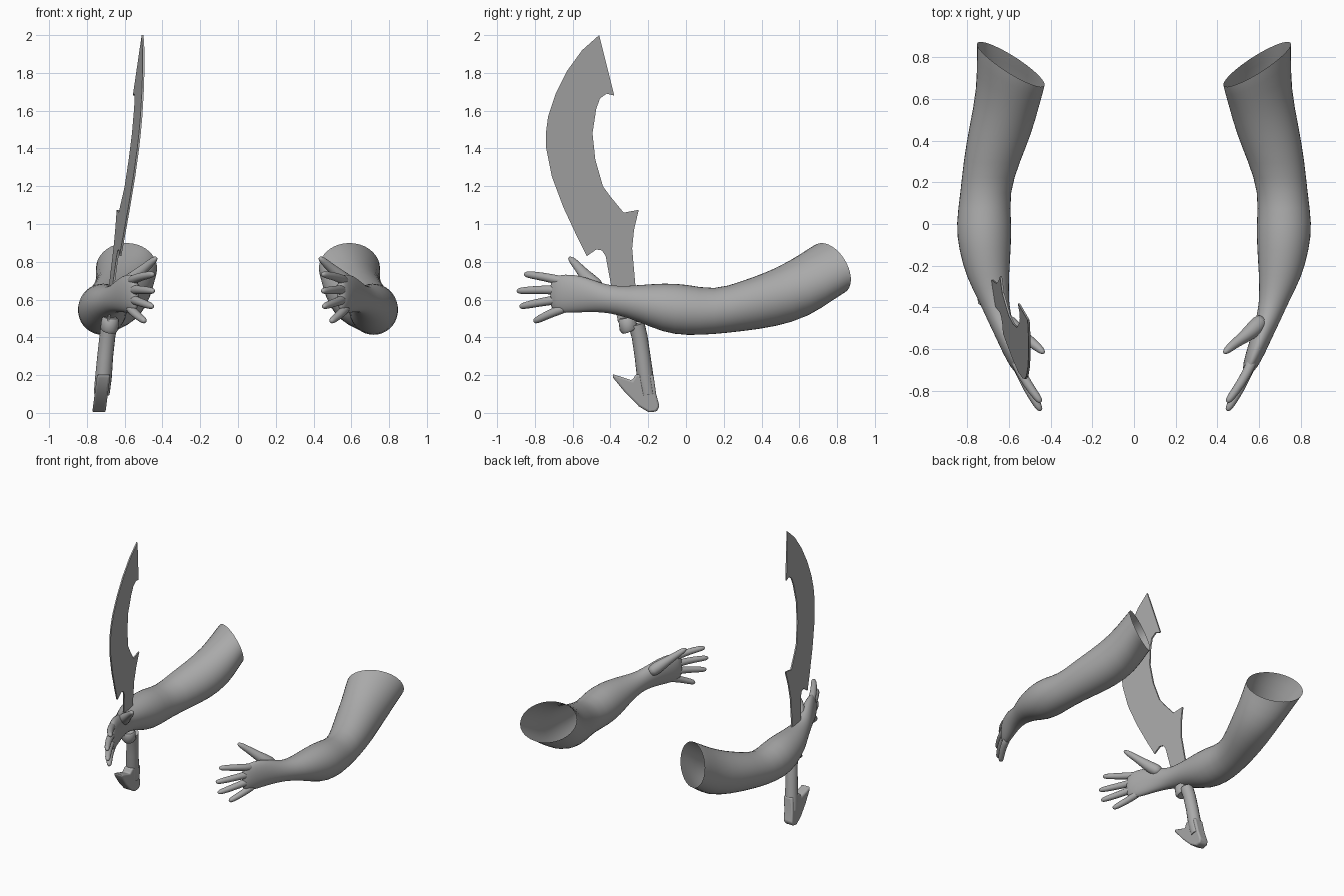
import bpy, bmesh, math
from mathutils import Vector

if "Cube" in bpy.data.objects:
    bpy.data.objects.remove(bpy.data.objects["Cube"])

grey = bpy.data.materials.new("plain grey")
grey.diffuse_color = (0.4, 0.4, 0.4, 1)
grey.use_nodes = True
grey.node_tree.nodes["Principled BSDF"].inputs["Base Color"].default_value = grey.diffuse_color


def finish(name, bm, mirror=False, subdiv=0, angle=180, bevel=0):
    bmesh.ops.recalc_face_normals(bm, faces=bm.faces[:])
    me = bpy.data.meshes.new(name)
    bm.to_mesh(me)
    bm.free()
    ob = bpy.data.objects.new(name, me)
    bpy.context.collection.objects.link(ob)
    me.materials.append(grey)
    if bevel:
        m = ob.modifiers.new("bevel", 'BEVEL')
        m.width, m.segments, m.limit_method = bevel, 3, 'ANGLE'
    if mirror:
        m = ob.modifiers.new("mirror", 'MIRROR')
        m.use_mirror_merge = False
    if subdiv:
        m = ob.modifiers.new("subdivision", 'SUBSURF')
        m.levels = m.render_levels = subdiv
    bpy.ops.object.select_all(action='DESELECT')
    bpy.context.view_layer.objects.active = ob
    ob.select_set(True)
    bpy.ops.object.shade_smooth_by_angle(angle=math.radians(angle))
    return ob


def loft(bm, loops, cap_start=True, cap_end=True):
    rings = [[bm.verts.new(p) for p in lp] for lp in loops]
    n = len(rings[0])
    for r, s in zip(rings, rings[1:]):
        for i in range(n):
            j = (i + 1) % n
            bm.faces.new((r[i], r[j], s[j], s[i]))
    if cap_start:
        bm.faces.new(rings[0])
    if cap_end:
        bm.faces.new(rings[-1])


def tube(bm, path, n=10):
    """Round tube through (x, y, z, radius) points."""
    pts = [Vector(p[:3]) for p in path]
    loops = []
    for i, p in enumerate(pts):
        d = pts[min(i + 1, len(pts) - 1)] - pts[max(i - 1, 0)]
        u = d.orthogonal() if abs(d.x) > 10 else d.cross(Vector((1, 0, 0)))
        u.normalize()
        v = d.cross(u).normalized()
        r = path[i][3]
        loops.append([p + r * (math.cos(2 * math.pi * k / n) * u
                               + math.sin(2 * math.pi * k / n) * v) for k in range(n)])
    loft(bm, loops)


# Arm: oval sections (y, x, z, half width, half height, slant by x, slant by z)
sections = [
    (.765, .59, .765, .165, .137, .6, -.35),
    (.73, .593, .745, .163, .140, .55, -.35),
    (.60, .605, .655, .150, .153, .3, -.3),
    (.45, .640, .600, .152, .147, .1, -.15),
    (.30, .682, .565, .138, .134, 0, -.05),
    (.15, .715, .532, .118, .118, 0, 0),
    (.00, .720, .546, .136, .139, 0, 0),
    (-.12, .715, .556, .127, .133, 0, 0),
    (-.25, .700, .580, .103, .098, -.1, 0),
    (-.36, .670, .594, .070, .076, -.25, 0),
    (-.44, .648, .608, .055, .076, -.4, 0),
    (-.52, .618, .625, .047, .092, -.4, 0),
    (-.60, .588, .632, .042, .104, -.4, 0),
    (-.68, .555, .630, .034, .103, -.4, 0),
    (-.72, .538, .628, .016, .080, -.4, 0),
]
bm = bmesh.new()
loops = []
for y, x, z, rx, rz, a, b in sections:
    lp = []
    for k in range(18):
        t = 2 * math.pi * k / 18
        dx, dz = rx * math.cos(t), rz * math.sin(t)
        lp.append((x + dx, y + a * dx + b * dz, z + dz))
    loops.append(lp)
loft(bm, loops, cap_start=False)   # open at the shoulder
finish("arms", bm, mirror=True, subdiv=1)

# Fingers: (base, tip), each tapering to a rounded end
fingers = [((.575, -.64, .695), (.445, -.855, .735)),
           ((.570, -.64, .650), (.445, -.895, .645)),
           ((.570, -.64, .605), (.450, -.880, .562)),
           ((.575, -.63, .560), (.490, -.805, .483))]
bm = bmesh.new()
for base, tip in fingers:
    b, t = Vector(base), Vector(tip)
    bow = Vector((.012, 0, .004))
    steps = [(0, .028), (.3, .025), (.6, .023), (.88, .020), (.97, .015), (1, .006)]
    tube(bm, [(*(b.lerp(t, f) + bow * math.sin(math.pi * f)), r) for f, r in steps])
finish("fingers", bm, mirror=True, subdiv=1)

# Thumb
bm = bmesh.new()
tube(bm, [(.620, -.45, .650, .040), (.580, -.50, .690, .045), (.530, -.54, .735, .032),
          (.480, -.575, .778, .024), (.445, -.605, .810, .020), (.430, -.62, .823, .008)])
finish("thumbs", bm, mirror=True, subdiv=1)


def plate(name, outline, lean, half, **kw):
    """Flat (y, z) outline, thickened along x and leaned."""
    bm = bmesh.new()
    loops = [[(lean(y, z) + s * half, y, z) for y, z in outline] for s in (-1, 1)]
    loft(bm, loops)
    return finish(name, bm, angle=30, **kw)


# Blade with hooked tip, spiked back and notch above the grip
blade = [(-.46, 2.0), (-.38, 1.68), (-.42, 1.69), (-.455, 1.665), (-.475, 1.61),
         (-.495, 1.48), (-.48, 1.34), (-.44, 1.2), (-.40, 1.145), (-.33, 1.06),
         (-.25, 1.075), (-.275, .97), (-.285, .87), (-.27, .70), (-.25, .48),
         (-.36, .48), (-.405, .72), (-.425, .83), (-.445, .86), (-.475, .865),
         (-.525, .83), (-.58, .94), (-.65, 1.09), (-.71, 1.25), (-.74, 1.40),
         (-.742, 1.48), (-.73, 1.57), (-.69, 1.69), (-.63, 1.81), (-.55, 1.92)]
plate("blade", blade, lambda y, z: -.792 + .109 * z - .15 * y, .005)

# Collar and grip
bm = bmesh.new()
tube(bm, [(-.683, -.300, .435, .040), (-.681, -.304, .445, .048),
          (-.676, -.312, .495, .046), (-.675, -.314, .505, .038)], 16)
finish("collar", bm, angle=40)
bm = bmesh.new()
tube(bm, [(-.682, -.262, .47, .043), (-.692, -.245, .40, .042),
          (-.703, -.230, .30, .042), (-.712, -.216, .19, .044),
          (-.722, -.200, .10, .042)], 16)
finish("grip", bm, angle=40)

# Hooked pommel
pommel = [(-.39, .205), (-.34, .19), (-.285, .172), (-.265, .205), (-.172, .20),
          (-.158, .10), (-.14, .035), (-.155, .008), (-.195, .002), (-.25, .035),
          (-.32, .105), (-.385, .185)]
plate("pommel", pommel, lambda y, z: -.737 + .13 * z, .035, bevel=.018)
